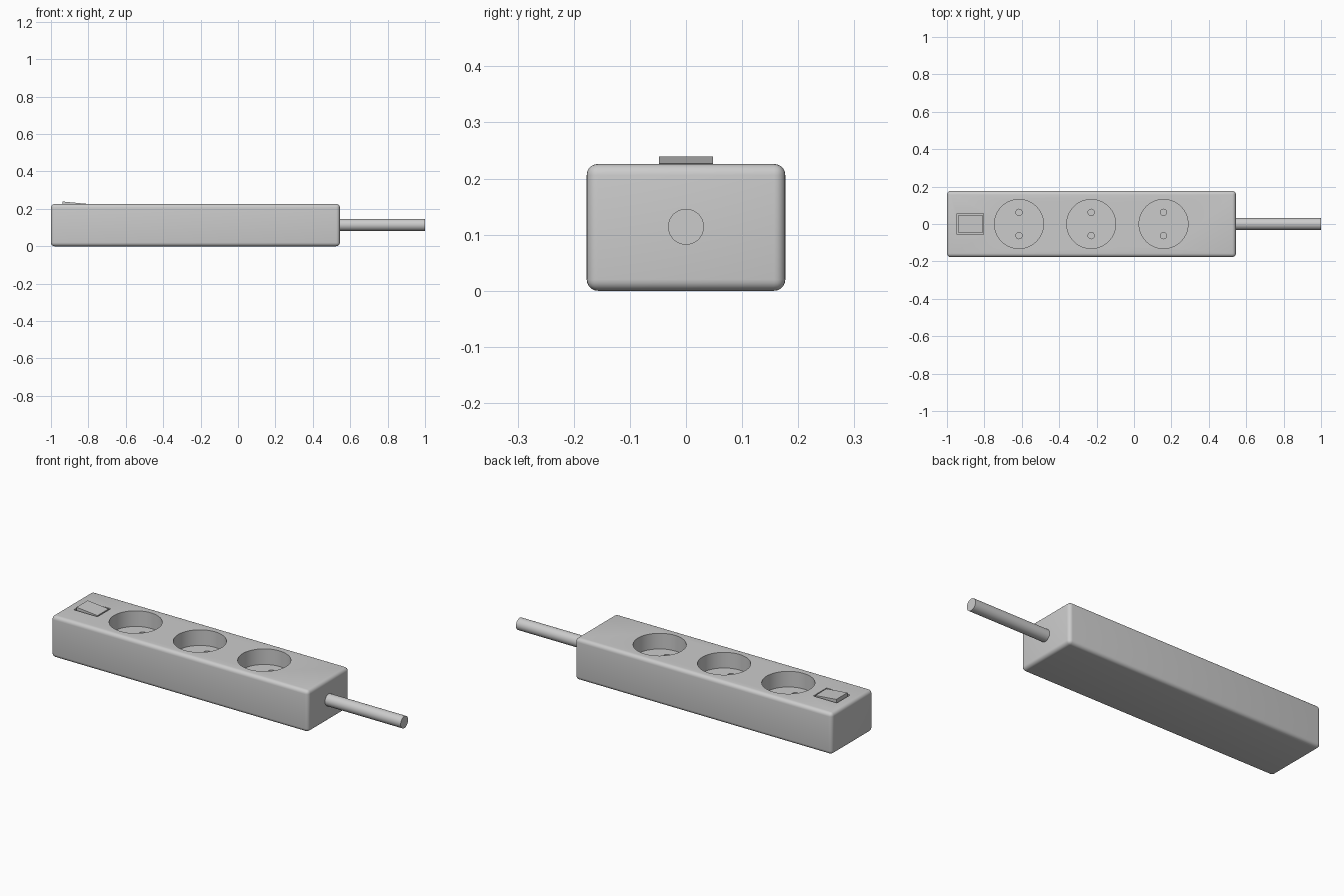
import bpy
import bmesh
from math import pi, radians
from mathutils import Matrix

if "Cube" in bpy.data.objects:
    bpy.data.objects.remove(bpy.data.objects["Cube"], do_unlink=True)

# Single plastic colour
GREY = (0.6, 0.6, 0.6, 1)
plastic = bpy.data.materials.new("grey plastic")
plastic.use_nodes = True
plastic.diffuse_color = GREY
plastic.node_tree.nodes["Principled BSDF"].inputs["Base Color"].default_value = GREY


def finish(name, bm):
    mesh = bpy.data.meshes.new(name)
    bm.to_mesh(mesh)
    bm.free()
    mesh.materials.append(plastic)
    obj = bpy.data.objects.new(name, mesh)
    bpy.context.collection.objects.link(obj)
    return obj


def box_mesh(x0, x1, half_y, z0, z1):
    bm = bmesh.new()
    bmesh.ops.create_cube(bm, size=1)
    bmesh.ops.scale(bm, vec=(x1 - x0, 2 * half_y, z1 - z0), verts=bm.verts)
    bmesh.ops.translate(bm, vec=((x0 + x1) / 2, 0, (z0 + z1) / 2), verts=bm.verts)
    return bm


def cylinder(name, centre, radius, length, axis="Z", sides=64):
    turn = Matrix.Rotation(pi / 2, 4, "Y") if axis == "X" else Matrix()
    bm = bmesh.new()
    bmesh.ops.create_cone(bm, cap_ends=True, segments=sides, radius1=radius,
                          radius2=radius, depth=length,
                          matrix=Matrix.Translation(centre) @ turn)
    return finish(name, bm)


def activate(obj):
    bpy.ops.object.select_all(action="DESELECT")
    obj.select_set(True)
    bpy.context.view_layer.objects.active = obj


def cut(target, cutter):
    mod = target.modifiers.new("cut", "BOOLEAN")
    mod.operation = "DIFFERENCE"
    mod.solver = "EXACT"
    mod.object = cutter
    activate(target)
    bpy.ops.object.modifier_apply(modifier=mod.name)
    bpy.data.objects.remove(cutter, do_unlink=True)


def smooth(obj):
    activate(obj)
    bpy.ops.object.shade_smooth_by_angle(angle=radians(30))


TOP = 0.226
FLOOR = TOP - 0.085

# Housing with rounded edges
bm = box_mesh(-1, 0.545, 0.177, 0, TOP)
bmesh.ops.bevel(bm, geom=bm.edges[:], offset=0.02, segments=5, profile=0.5,
                affect="EDGES")
housing = finish("housing", bm)

# Round socket wells, each with two pin holes
for x in (-0.615, -0.229, 0.158):
    cut(housing, cylinder("well_cutter", (x, 0, FLOOR + 0.1), 0.131, 0.2))
    for side in (-1, 1):
        cut(housing, cylinder("pin_cutter", (x, side * 0.062, FLOOR - 0.01),
                              0.017, 0.12, sides=32))

# Shallow switch recess
cut(housing, finish("switch_cutter", box_mesh(-0.947, -0.805, 0.057, TOP - 0.03, TOP + 0.1)))
smooth(housing)

# Tilted rocker switch, raised at the outer end
bm = box_mesh(-0.937, -0.811, 0.048, TOP - 0.03, 0.239)
for v in bm.verts:
    if v.co.z > TOP and v.co.x > -0.87:
        v.co.z = TOP + 0.001
finish("rocker_switch", bm)

# Cable leaving the right-hand end
smooth(cylinder("cable", (0.765, 0, 0.114), 0.032, 0.47, axis="X", sides=48))
